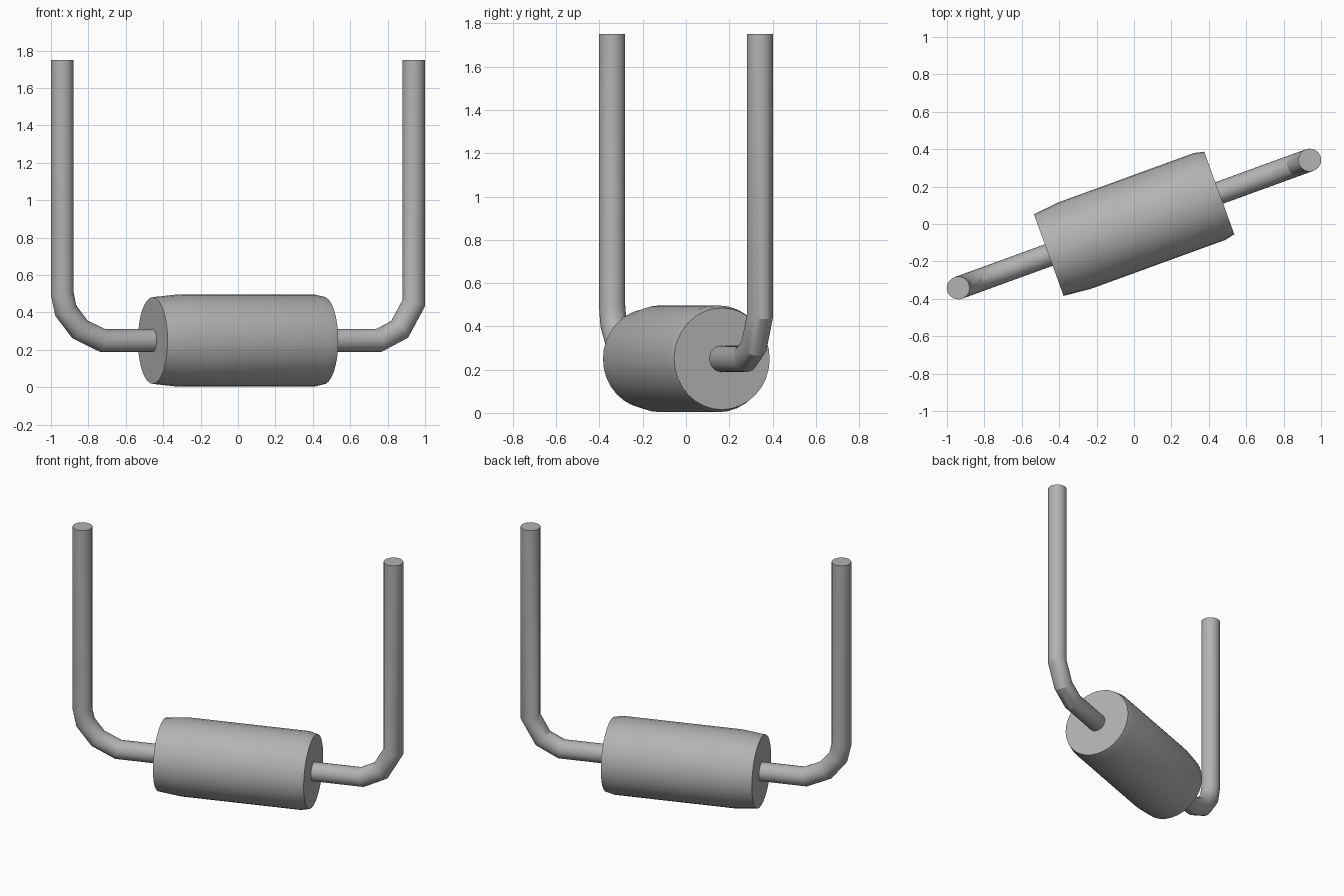
import bpy, bmesh, math
from mathutils import Vector, Matrix

cube = bpy.data.objects.get("Cube")
if cube:
    bpy.data.objects.remove(cube)

steel = bpy.data.materials.new("grey steel")
steel.use_nodes = True
colour = (0.45, 0.45, 0.45, 1)
steel.diffuse_color = colour
steel.node_tree.nodes["Principled BSDF"].inputs["Base Color"].default_value = colour

AXIS_HEIGHT = 0.25
TURN = Matrix.Rotation(math.radians(20), 4, "Z")


def sweep(name, path, radii, sides):
    """Capped tube along a path in the XZ plane, mitred at every bend."""
    bm = bmesh.new()
    rings = []
    pts = [Vector((x, 0, z)) for x, z in path]
    for i, p in enumerate(pts):
        before = (p - pts[i - 1]).normalized() if i else None
        after = (pts[i + 1] - p).normalized() if i + 1 < len(pts) else None
        before, after = before or after, after or before
        tangent = (before + after).normalized()
        across = Vector((-tangent.z, 0, tangent.x)) / tangent.dot(after)
        ring = []
        for k in range(sides):
            a = math.tau * k / sides
            offset = across * math.cos(a) + Vector((0, math.sin(a), 0))
            ring.append(bm.verts.new(p + offset * radii[i]))
        rings.append(ring)
    for a, b in zip(rings, rings[1:]):
        for k in range(sides):
            n = (k + 1) % sides
            bm.faces.new((a[k], a[n], b[n], b[k]))
    bm.faces.new(rings[0])
    bm.faces.new(rings[-1])
    bmesh.ops.recalc_face_normals(bm, faces=bm.faces)
    mesh = bpy.data.meshes.new(name)
    bm.to_mesh(mesh)
    bm.free()
    mesh.materials.append(steel)
    obj = bpy.data.objects.new(name, mesh)
    bpy.context.collection.objects.link(obj)
    obj.matrix_world = TURN
    bpy.ops.object.select_all(action="DESELECT")
    obj.select_set(True)
    bpy.context.view_layer.objects.active = obj
    bpy.ops.object.shade_smooth_by_angle(angle=math.radians(25))


# Drum with slightly tapered ends
sweep("drum", [(x, AXIS_HEIGHT) for x in (-0.485, -0.34, 0.43, 0.485)],
      [0.232, 0.247, 0.247, 0.235], 32)

# Bent pipes, each leaving the drum and rising to an open-air end
for name, side, bend in (
    ("right_pipe", -1, [(0.77, 0.25), (0.9, 0.31), (0.98, 0.41), (1.0, 0.5)]),
    ("left_pipe", 1, [(0.8, 0.25), (0.92, 0.31), (1.0, 0.45)]),
):
    path = [(0.4, AXIS_HEIGHT)] + bend + [(1.0, 1.75)]
    sweep(name, [(side * x, z) for x, z in path], [0.061] * len(path), 24)
